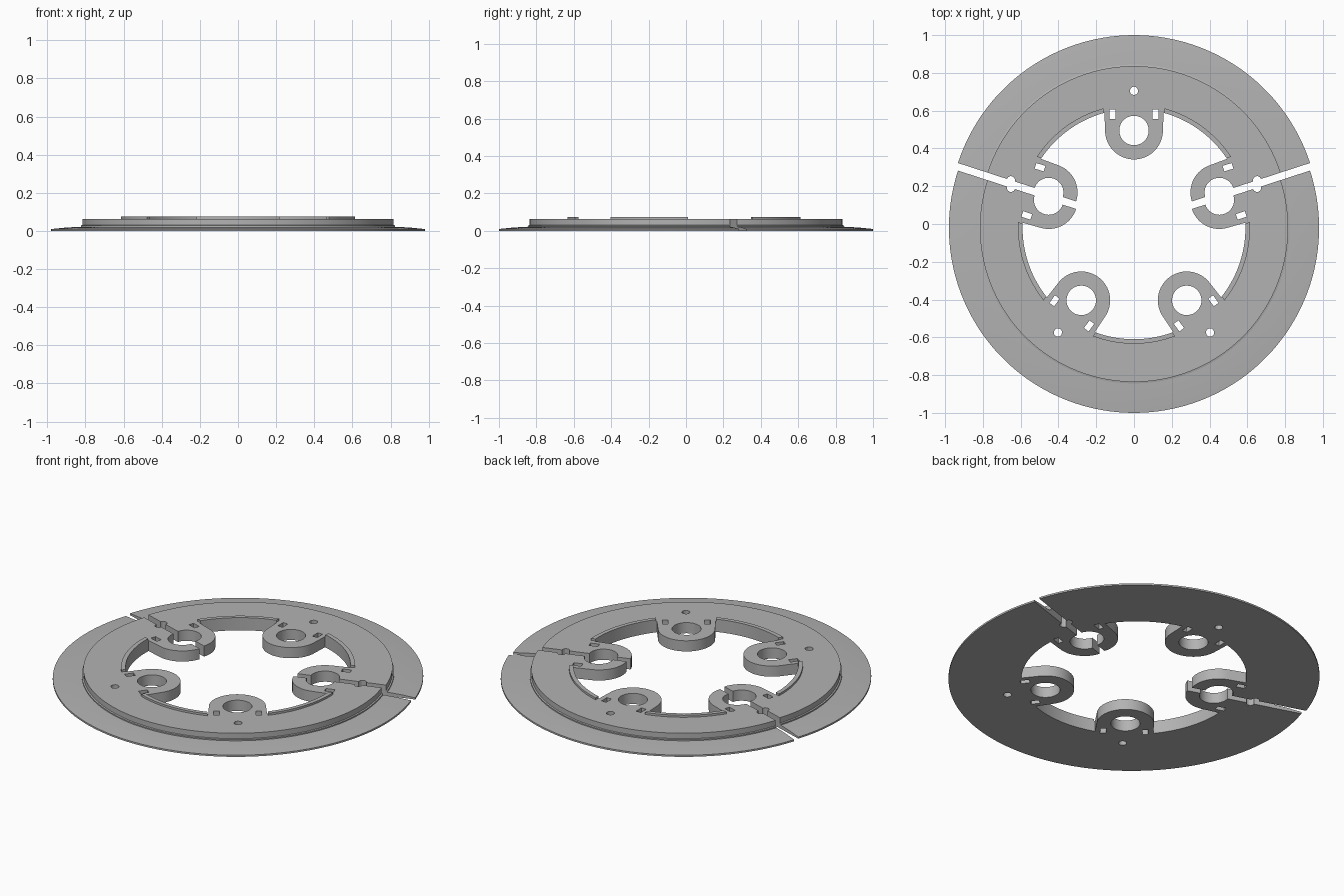
import bpy, bmesh, math
from mathutils import Matrix, Vector

if "Cube" in bpy.data.objects:
    bpy.data.objects.remove(bpy.data.objects["Cube"], do_unlink=True)

SEGMENTS = 128
TOP = 0.063           # height of the raised plate
BOLT_R = 0.475        # circle of the lug holes
GAP = 0.02            # each half is moved this far from the centre
LUGS = [math.radians(18 + 72 * i) for i in range(5)]

steel = bpy.data.materials.new("grey_metal")
steel.use_nodes = True
grey = (0.45, 0.45, 0.45, 1)
steel.diffuse_color = grey
steel.node_tree.nodes["Principled BSDF"].inputs["Base Color"].default_value = grey


def add_object(name, bm):
    bmesh.ops.recalc_face_normals(bm, faces=bm.faces[:])
    mesh = bpy.data.meshes.new(name)
    bm.to_mesh(mesh)
    bm.free()
    mesh.materials.append(steel)
    ob = bpy.data.objects.new(name, mesh)
    bpy.context.collection.objects.link(ob)
    return ob


def prism(bm, outline, z0, z1, angle=0):
    """Extrude a flat outline from z0 to z1, turned about the centre."""
    turn = Matrix.Rotation(angle, 3, 'Z')
    face = bm.faces.new([bm.verts.new(turn @ Vector((x, y, z0))) for x, y in outline])
    new = bmesh.ops.extrude_face_region(bm, geom=[face])["geom"]
    verts = [g for g in new if isinstance(g, bmesh.types.BMVert)]
    bmesh.ops.translate(bm, verts=verts, vec=(0, 0, z1 - z0))


def circle(cx, radius, n, start=0, sweep=math.tau, closed=True):
    steps = n if closed else n - 1
    return [(cx + radius * math.cos(start + sweep * i / steps),
             radius * math.sin(start + sweep * i / steps)) for i in range(n)]


def rectangle(cx, cy, w, h):
    return [(cx + a * w / 2, cy + b * h / 2)
            for a, b in ((-1, -1), (1, -1), (1, 1), (-1, 1))]


def boolean(ob, cutter, operation, remove=True):
    mod = ob.modifiers.new(operation.lower(), 'BOOLEAN')
    mod.operation, mod.solver, mod.object = operation, 'EXACT', cutter
    bpy.context.view_layer.update()
    graph = bpy.context.evaluated_depsgraph_get()
    mesh = bpy.data.meshes.new_from_object(ob.evaluated_get(graph))
    ob.modifiers.clear()
    ob.data = mesh
    if remove:
        bpy.data.objects.remove(cutter, do_unlink=True)


# Ring: thin domed flange, stepped plate and inner lip, turned from one profile
profile = [(0.59, 0), (0.98, 0), (0.98, 0.01), (0.9, 0.018), (0.824, 0.022),
           (0.824, 0.029), (0.816, 0.031), (0.816, TOP),
           (0.614, TOP), (0.614, 0.075), (0.59, 0.075)]
bm = bmesh.new()
rings = []
for i in range(SEGMENTS):
    a = math.tau * (i + 0.5) / SEGMENTS
    rings.append([bm.verts.new((r * math.cos(a), r * math.sin(a), z)) for r, z in profile])
for i, ring in enumerate(rings):
    after = rings[(i + 1) % SEGMENTS]
    for j in range(len(profile)):
        k = (j + 1) % len(profile)
        bm.faces.new((ring[j], ring[k], after[k], after[j]))
plate = add_object("plate", bm)

# Five rounded lugs pointing inwards
bm = bmesh.new()
for a in LUGS:
    outline = circle(BOLT_R, 0.153, 33, math.pi / 2, math.pi, closed=False)
    prism(bm, outline + [(0.65, -0.16), (0.65, 0.16)], 0, TOP, a)
boolean(plate, add_object("lugs", bm), 'UNION')

# Break the lip where the lugs join the ring
bm = bmesh.new()
for a in LUGS:
    prism(bm, rectangle(0.59, 0, 0.14, 0.322), TOP, 0.1, a)
boolean(plate, add_object("lip_breaks", bm), 'DIFFERENCE')

# Bolt holes, pin holes and slots
bm = bmesh.new()
for a in LUGS:
    prism(bm, circle(BOLT_R, 0.078, 40), -0.1, 0.2, a)
    prism(bm, circle(0.685, 0.022, 12), -0.1, 0.2, a)
    for side in (-1, 1):
        prism(bm, rectangle(0.56, side * 0.113, 0.05, 0.031), -0.1, 0.2, a)
boolean(plate, add_object("holes", bm), 'DIFFERENCE')

# Split along the two upper side lugs into separate halves
bm = bmesh.new()
reach = [(3 * math.cos(a), 3 * math.sin(a)) for a in (LUGS[0], LUGS[2])]
prism(bm, [(0, 0), reach[0], (0, 3), reach[1]], -0.5, 0.5)
wedge = add_object("split_wedge", bm)
wedge.hide_render = True

lower = plate
upper = plate.copy()
upper.data = plate.data.copy()
bpy.context.collection.objects.link(upper)
upper.name, lower.name = "upper_half", "lower_half"
boolean(upper, wedge, 'INTERSECT', remove=False)
boolean(lower, wedge, 'DIFFERENCE')

for ob, shift in ((upper, GAP), (lower, -GAP)):
    ob.data.transform(Matrix.Translation((0, shift, 0)))
    bpy.ops.object.select_all(action='DESELECT')
    ob.select_set(True)
    bpy.context.view_layer.objects.active = ob
    bpy.ops.object.shade_smooth_by_angle(angle=math.radians(25))
